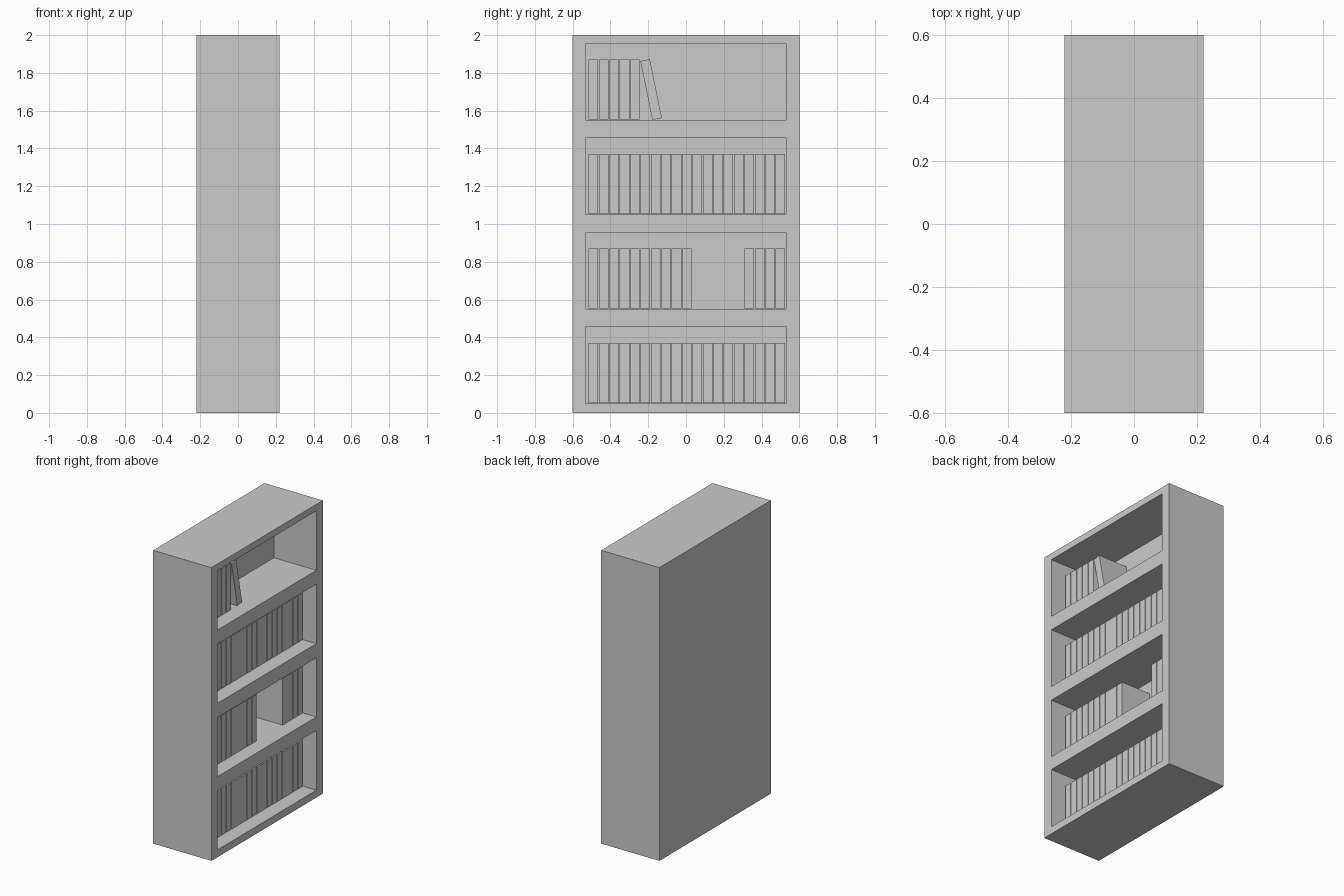
import bpy
from math import radians
from mathutils import Matrix

if "Cube" in bpy.data.objects:
    bpy.data.objects.remove(bpy.data.objects["Cube"])

BACK, BOOK_FRONT = -0.1, 0.12
PITCH, THICK, TALL = 0.055, 0.051, 0.318
SHELVES = [(0.05, 0.458), (0.55, 0.953), (1.05, 1.455), (1.55, 1.955)]


def box(name, lo, hi):
    """Box object between two corners, with its origin at the lower corner."""
    bpy.ops.mesh.primitive_cube_add(size=1)
    ob = bpy.context.object
    ob.name = name
    size = [b - a for a, b in zip(lo, hi)]
    ob.data.transform(Matrix.Diagonal((*size, 1)) @ Matrix.Translation((0.5, 0.5, 0.5)))
    ob.location = lo
    return ob


# Solid case with four shelf openings cut into its +x face
case = box("bookcase", (-0.22, -0.6, 0), (0.22, 0.6, 2))
for i, (z0, z1) in enumerate(SHELVES):
    cutter = box(f"opening_cutter_{i}", (BACK, -0.533, z0), (0.4, 0.53, z1))
    cutter.hide_render = True
    mod = case.modifiers.new("opening", 'BOOLEAN')
    mod.operation, mod.object, mod.solver = 'DIFFERENCE', cutter, 'EXACT'
    bpy.context.view_layer.objects.active = case
    bpy.ops.object.modifier_apply(modifier=mod.name)
    bpy.data.objects.remove(cutter)


def book(y, z):
    return box("book", (BACK + 0.002, y, z), (BOOK_FRONT, y + THICK, z + TALL))


# Upright books: which of the 19 slots are filled on each shelf
filled = [range(19), [*range(10), *range(15, 19)], range(19), range(5)]
for (z0, _), slots in zip(SHELVES, filled):
    for s in slots:
        book(-0.516 + s * PITCH, z0 + 0.002)

# One book leaning against the top row
leaning = book(-0.178, 1.551)
leaning.name = "leaning_book"
leaning.rotation_euler.x = radians(11.5)
